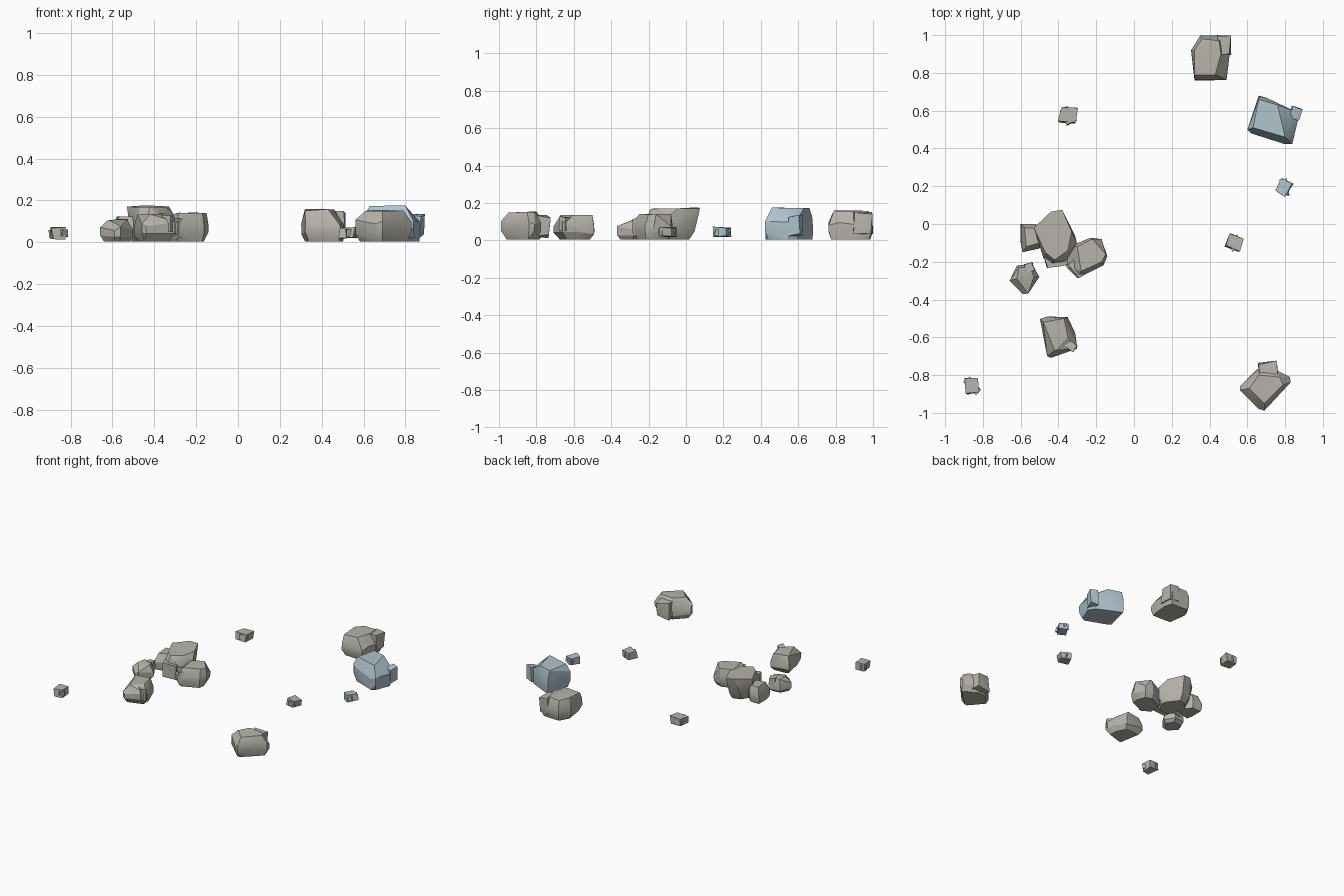
import bpy, bmesh, math, random
from mathutils import Vector

cube = bpy.data.objects.get("Cube")
if cube:
    bpy.data.objects.remove(cube, do_unlink=True)


def material(name, rgb):
    mat = bpy.data.materials.new(name)
    mat.use_nodes = True
    mat.diffuse_color = (*rgb, 1)
    mat.node_tree.nodes["Principled BSDF"].inputs["Base Color"].default_value = (*rgb, 1)
    return mat


GREY = material("grey stone", (0.47, 0.455, 0.41))
BLUE = material("blue stone", (0.43, 0.55, 0.61))


def add_hull(bm, points):
    """Add the faceted convex shell around the points."""
    verts = [bm.verts.new(p) for p in points]
    result = bmesh.ops.convex_hull(bm, input=verts)
    spare = [g for g in result["geom_interior"] + result["geom_unused"]
             if isinstance(g, bmesh.types.BMVert) and g.is_valid and not g.link_faces]
    bmesh.ops.delete(bm, geom=list(set(spare)), context="VERTS")


def lump_points(rng, centre, size, angle):
    """Corners of a tilted, uneven block."""
    c, s = math.cos(angle), math.sin(angle)
    points = []
    for i in (-1, 1):
        for j in (-1, 1):
            for k in (-1, 1):
                x, y, z = [d * n / 2 * rng.uniform(0.72, 1.05) for d, n in zip(size, (i, j, k))]
                points.append(Vector(centre) + Vector((x * c - y * s, x * s + y * c, z)))
    return points


def finish(name, mat, bm):
    bmesh.ops.dissolve_limit(bm, angle_limit=math.radians(7), verts=bm.verts, edges=bm.edges)
    bmesh.ops.recalc_face_normals(bm, faces=bm.faces)
    mesh = bpy.data.meshes.new(name)
    bm.to_mesh(mesh)
    bm.free()
    mesh.materials.append(mat)
    obj = bpy.data.objects.new(name, mesh)
    bpy.context.collection.objects.link(obj)
    bpy.ops.object.select_all(action="DESELECT")
    obj.select_set(True)
    bpy.context.view_layer.objects.active = obj
    bpy.ops.object.shade_smooth_by_angle(angle=math.radians(24))


def rock(name, mat, outline, top, height, seed, base=0.8, chips=()):
    """Boulder from its widest outline, its top plateau and a drawn-in base."""
    rng = random.Random(seed)
    bm = bmesh.new()
    mid = sum((Vector(p) for p in outline), Vector((0, 0))) / len(outline)
    points = []
    for p in outline:
        foot = mid.lerp(Vector(p), base * rng.uniform(0.92, 1.08))
        points.append((*foot, 0.005))
        for low, high in ((0.2, 0.35), (0.5, 0.72)):
            edge = mid.lerp(Vector(p), rng.uniform(0.97, 1))
            points.append((*edge, height * rng.uniform(low, high)))
    points += [(*p, height * rng.uniform(0.94, 1)) for p in top]
    add_hull(bm, points)
    for centre, size, angle in chips:
        add_hull(bm, lump_points(rng, centre, size, angle))
    finish(name, mat, bm)


def pebble(name, mat, centre, size, angle, seed):
    """Small stone made of two crossing blocks."""
    rng = random.Random(seed)
    bm = bmesh.new()
    add_hull(bm, lump_points(rng, centre, size, angle))
    cross = [d * f for d, f in zip(size, (0.6, 1.05, 0.7))]
    add_hull(bm, lump_points(rng, centre, cross, angle + 0.6))
    finish(name, mat, bm)


# Back boulders
rock("back_boulder", GREY,
     [(.32, .76), (.49, .76), (.5, .82), (.51, .93), (.5, 1), (.35, 1), (.3, .92)],
     [(.32, .79), (.43, .79), (.46, .9), (.45, .97), (.36, .98), (.32, .92)],
     .16, 1, .88, [((.475, .945, .09), (.08, .11, .12), 0)])
rock("blue_boulder", BLUE,
     [(.66, .68), (.7, .67), (.85, .6), (.87, .55), (.84, .42), (.8, .42), (.62, .48), (.6, .5)],
     [(.66, .66), (.76, .63), (.78, .58), (.8, .46), (.63, .51)],
     .175, 2, .9, [((.855, .585, .08), (.06, .07, .11), -.3)])

# Front boulders
rock("front_boulder", GREY,
     [(.73, -.76), (.83, -.81), (.83, -.84), (.69, -.99), (.66, -.98), (.56, -.88), (.56, -.86), (.65, -.77)],
     [(.66, -.8), (.77, -.81), (.79, -.85), (.69, -.95), (.61, -.87)],
     .155, 3, .8, [((.71, -.775, .075), (.1, .09, .12), .1)])
rock("front_left_boulder", GREY,
     [(-.5, -.5), (-.46, -.49), (-.35, -.49), (-.31, -.58), (-.3, -.66), (-.44, -.71), (-.46, -.7), (-.47, -.6)],
     [(-.48, -.52), (-.37, -.5), (-.35, -.6), (-.42, -.67)],
     .14, 4, .75, [((-.335, -.645, .09), (.07, .05, .08), -.6)])

# Clustered boulders
rock("cluster_main", GREY,
     [(-.47, .03), (-.39, .05), (-.31, -.06), (-.3, -.1), (-.36, -.2), (-.44, -.22), (-.48, -.18), (-.52, -.05)],
     [(-.44, .065), (-.38, .075), (-.33, -.04), (-.35, -.14), (-.42, -.19), (-.47, -.15), (-.53, -.02)],
     .178, 5, .72, [((-.41, -.19, .07), (.13, .08, .11), .2)])
rock("cluster_left", GREY,
     [(-.6, 0), (-.52, 0), (-.46, -.06), (-.5, -.13), (-.59, -.15), (-.6, -.1)],
     [(-.58, -.02), (-.52, -.02), (-.5, -.1), (-.57, -.12)],
     .125, 6, .85)
rock("cluster_right", GREY,
     [(-.35, -.12), (-.23, -.07), (-.17, -.08), (-.14, -.17), (-.16, -.22), (-.3, -.29), (-.36, -.23)],
     [(-.3, -.12), (-.22, -.08), (-.15, -.16), (-.17, -.2), (-.28, -.25)],
     .145, 7, .82, [((-.29, -.23, .07), (.08, .1, .1), .8)])
rock("cluster_front", GREY,
     [(-.62, -.22), (-.54, -.21), (-.5, -.28), (-.56, -.37), (-.59, -.37), (-.66, -.3)],
     [(-.61, -.23), (-.55, -.23), (-.53, -.28), (-.62, -.29)],
     .11, 8, .75, [((-.555, -.23, .08), (.05, .05, .06), .3)])

# Scattered pebbles
pebble("blue_pebble", BLUE, (.795, .195, .045), (.075, .085, .055), -.5, 11)
pebble("right_pebble", GREY, (.53, -.1, .045), (.09, .08, .055), -.4, 12)
pebble("back_pebble", GREY, (-.35, .575, .05), (.1, .09, .06), -.1, 13)
pebble("left_pebble", GREY, (-.857, -.855, .043), (.075, .095, .06), .1, 14)
